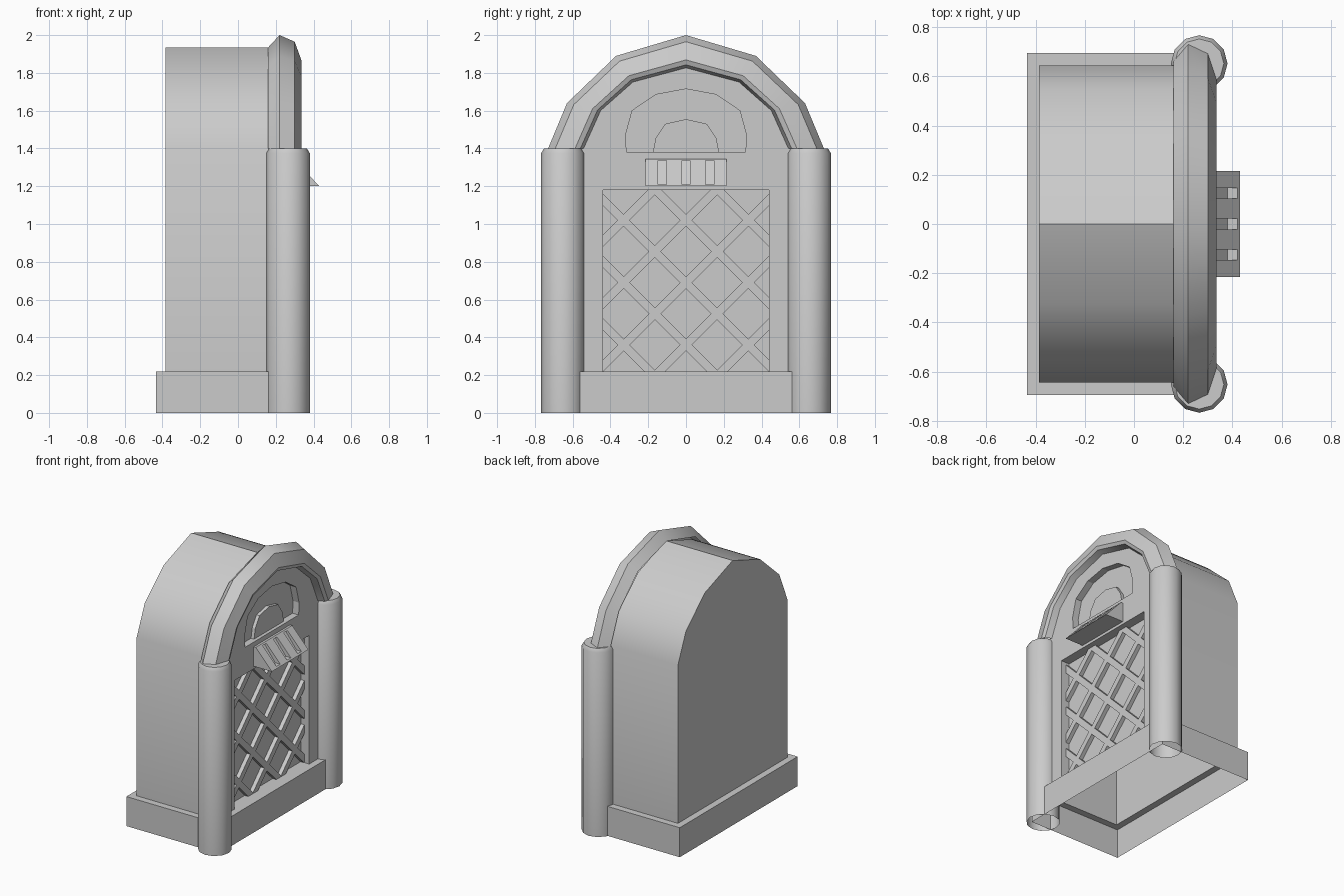
import bpy, bmesh, math

cube = bpy.data.objects.get("Cube")
if cube:
    bpy.data.objects.remove(cube)

grey = bpy.data.materials.new("plain_grey")
grey.use_nodes = True
grey.diffuse_color = (0.6, 0.6, 0.6, 1)
grey.node_tree.nodes["Principled BSDF"].inputs["Base Color"].default_value = (0.6, 0.6, 0.6, 1)


def finish(name, bm):
    bmesh.ops.recalc_face_normals(bm, faces=bm.faces)
    mesh = bpy.data.meshes.new(name)
    bm.to_mesh(mesh)
    bm.free()
    mesh.materials.append(grey)
    obj = bpy.data.objects.new(name, mesh)
    bpy.context.collection.objects.link(obj)
    return obj


def loft(name, rings, closed=True, start=False, end=False):
    """Skin a row of matching rings, with optional end caps."""
    bm = bmesh.new()
    rows = [[bm.verts.new(p) for p in ring] for ring in rings]
    n = len(rows[0])
    for a, b in zip(rows, rows[1:]):
        for i in range(n if closed else n - 1):
            j = (i + 1) % n
            bm.faces.new((a[i], a[j], b[j], b[i]))
    if start:
        bm.faces.new(rows[0])
    if end:
        bm.faces.new(rows[-1])
    return finish(name, bm)


def prism_x(name, outline, x0, x1):
    """Solid with a (y, z) outline running along x."""
    return loft(name, [[(x, y, z) for y, z in outline] for x in (x0, x1)], True, True, True)


def prism_y(name, outline, y0, y1):
    """Solid with an (x, z) outline running along y."""
    return loft(name, [[(x, y, z) for x, z in outline] for y in (y0, y1)], True, True, True)


def select(obj):
    bpy.ops.object.select_all(action='DESELECT')
    obj.select_set(True)
    bpy.context.view_layer.objects.active = obj


def cut(obj, cutter):
    cutter.hide_render = True
    mod = obj.modifiers.new("cut", 'BOOLEAN')
    mod.operation = 'DIFFERENCE'
    mod.solver = 'EXACT'
    mod.object = cutter
    select(obj)
    bpy.ops.object.modifier_apply(modifier=mod.name)
    bpy.data.objects.remove(cutter)


def smooth(obj, degrees=35):
    select(obj)
    bpy.ops.object.shade_smooth_by_angle(angle=math.radians(degrees))


def mirror(half):
    """Complete a half arch that ends on the centre line."""
    return half + [(-y, z) for y, z in reversed(half[:-1])]


def rect(y, z0, z1):
    return [(y, z0), (y, z1), (-y, z1), (-y, z0)]


OUTER = [(0.73, 1.4), (0.63, 1.64), (0.37, 1.89), (0, 2.0)]
INNER = [(0.54, 1.4), (0.45, 1.6), (0.28, 1.75), (0, 1.825)]


def arch(t):
    """Arch between the inner (0) and outer (1) edge of the trim."""
    return mirror([(a + (c - a) * t, b + (d - b) * t)
                   for (a, b), (c, d) in zip(INNER, OUTER)])


# Base: open skirt with a ledge around the cabinet
def base_ring(x0, x1, y, z):
    return [(x0, -y, z), (x1, -y, z), (x1, y, z), (x0, y, z)]


loft("base", [base_ring(-0.435, 0.33, 0.695, 0), base_ring(-0.435, 0.33, 0.695, 0.22),
              base_ring(-0.385, 0.2, 0.645, 0.22)])

# Cabinet: arched shell, open underneath
shell = mirror([(0.645, 0.22), (0.645, 1.4), (0.55, 1.62), (0.325, 1.82), (0, 1.935)])
smooth(loft("cabinet", [[(x, y, z) for y, z in shell] for x in (-0.385, 0.17)],
            closed=False, start=True))

# Front panel with recesses for the grille and the window
FACE = 0.28
edge = arch(0.12)
panel = prism_x("front_panel", [(0.565, 0.21)] + edge + [(-0.565, 0.21)], 0.165, FACE)
cut(panel, prism_x("grille_cutter", rect(0.44, 0.22, 1.18), 0.21, 0.4))
window = mirror([(0.315, 1.38), (0.32, 1.47), (0.285, 1.6), (0.16, 1.685), (0, 1.715)])
cut(panel, prism_x("window_cutter", window, 0.23, 0.4))

# Half disc in the window
disc = mirror([(0.175, 1.38), (0.16, 1.455), (0.11, 1.53), (0, 1.555)])
prism_x("window_disc", disc, 0.225, 0.255)

# Arched trim: profile of (x, position across the trim)
profile = [(0.16, 0.63), (0.22, 1.0), (0.3, 0.8), (0.335, 0.25), (0.325, 0.1), (0.275, 0)]
smooth(loft("arch_trim", [[(x, y, z) for y, z in arch(t)] for x, t in profile], closed=False))

# Columns: open at the foot, chamfered at the top
for side, label in ((1, "left"), (-1, "right")):
    rings = []
    for r, z in ((0.115, 0), (0.115, 1.375), (0.1, 1.4)):
        rings.append([(0.265 + r * math.cos(math.tau * i / 12),
                       side * 0.652 + r * math.sin(math.tau * i / 12), z) for i in range(12)])
    smooth(loft(label + "_column", rings, end=True))

# Sloped selection board with three slots
board = prism_y("selection_board", [(0.27, 1.345), (0.297, 1.345), (0.43, 1.2), (0.27, 1.2)],
                -0.215, 0.215)
for y in (-0.125, 0, 0.125):
    cut(board, prism_y("slot_cutter", [(0.38, 1.21), (0.46, 1.21), (0.46, 1.335), (0.284, 1.335)],
                       y - 0.022, y + 0.022))

# Grille: crossed diagonal bars trimmed to the recess
bm = bmesh.new()
STEP, WIDE, LONG = 0.33, 0.032, 1.5
for slope in (1, -1):
    for k in range(-5, 6):
        y = k * STEP
        mid = 1.02
        corners = [(y - LONG - WIDE, mid - slope * LONG), (y - LONG + WIDE, mid - slope * LONG),
                   (y + LONG + WIDE, mid + slope * LONG), (y + LONG - WIDE, mid + slope * LONG)]
        back, front = [[bm.verts.new((x, a, b)) for a, b in corners] for x in (0.205, 0.24)]
        bm.faces.new(front)
        for i in range(4):
            j = (i + 1) % 4
            bm.faces.new((back[i], back[j], front[j], front[i]))
bmesh.ops.recalc_face_normals(bm, faces=bm.faces)
for co, no in (((0, 0.44, 0), (0, 1, 0)), ((0, -0.44, 0), (0, -1, 0)),
               ((0, 0, 1.18), (0, 0, 1)), ((0, 0, 0.22), (0, 0, -1))):
    bmesh.ops.bisect_plane(bm, geom=bm.verts[:] + bm.edges[:] + bm.faces[:],
                           plane_co=co, plane_no=no, clear_outer=True)
for f in bm.faces:
    f.normal_update()
mesh_grille = finish("grille_lattice", bm)
